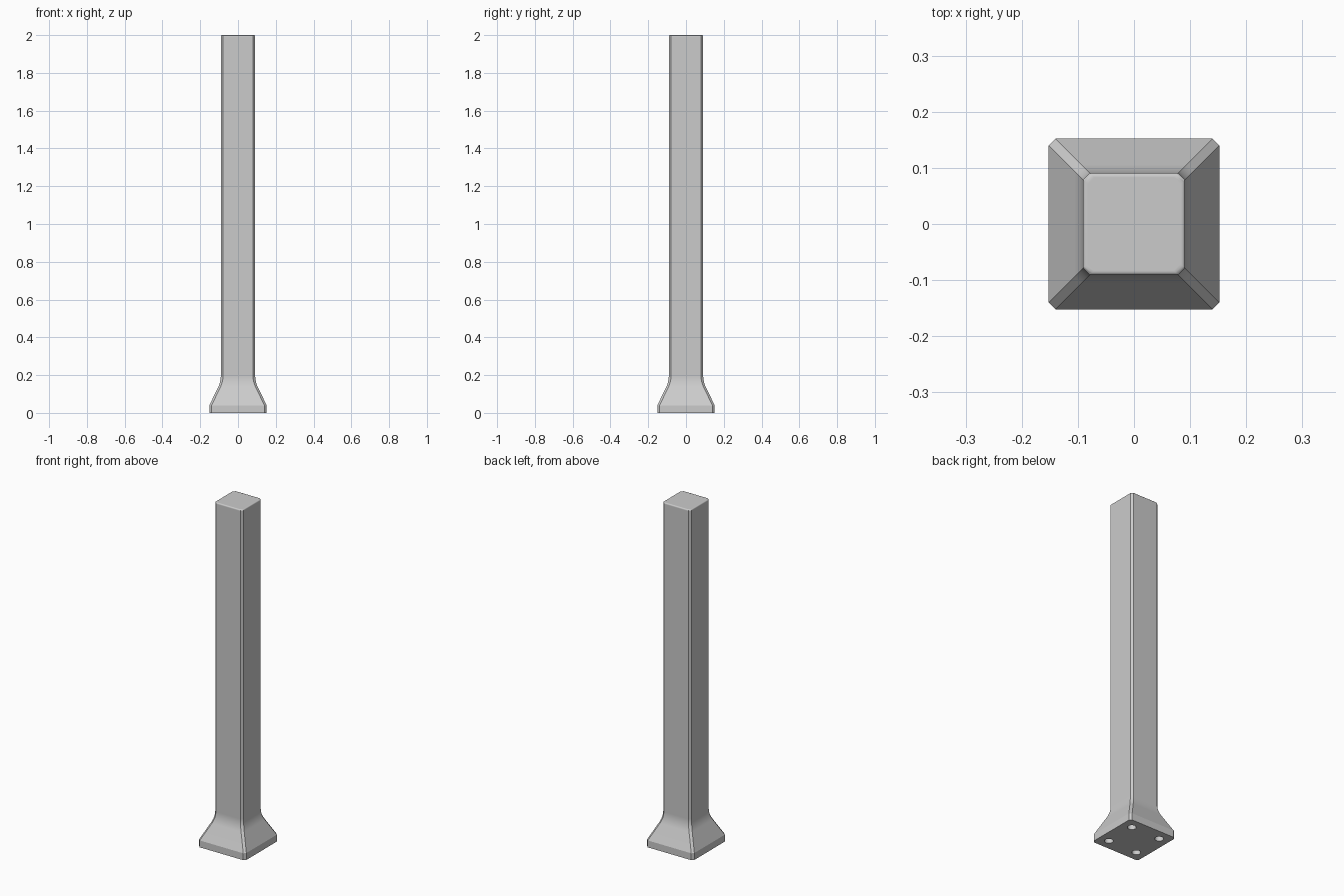
import bpy, bmesh, math
from mathutils import Vector, Matrix

cube = bpy.data.objects.get("Cube")
if cube:
    bpy.data.objects.remove(cube, do_unlink=True)

grey = bpy.data.materials.new("light grey")
grey.use_nodes = True
grey.diffuse_color = (0.6, 0.6, 0.6, 1)
grey.node_tree.nodes["Principled BSDF"].inputs["Base Color"].default_value = (0.6, 0.6, 0.6, 1)

BASE, SHAFT, CHAMFER = 0.152, 0.091, 0.012


def fillet(start, corner, end, steps):
    """Points on a smooth curve that rounds off a corner."""
    a, b, c = Vector(start), Vector(corner), Vector(end)
    return [a * (1 - t) ** 2 + b * 2 * t * (1 - t) + c * t * t
            for t in (i / steps for i in range(steps + 1))]


def make_object(name, bm):
    bmesh.ops.recalc_face_normals(bm, faces=bm.faces)
    mesh = bpy.data.meshes.new(name)
    bm.to_mesh(mesh)
    bm.free()
    mesh.materials.append(grey)
    obj = bpy.data.objects.new(name, mesh)
    bpy.context.collection.objects.link(obj)
    return obj


# Side profile (half width, height): plinth, flare, shaft, rounded top edge
corner = Vector((SHAFT, 0.165))
kink = Vector((BASE, 0.04))
flare_start = corner + (kink - corner).normalized() * 0.035
profile = [Vector((BASE, 0)), kink]
profile += fillet(flare_start, corner, (SHAFT, 0.2), 8)
profile += fillet((SHAFT, 1.992), (SHAFT, 2), (SHAFT - 0.008, 2), 5)

# Post: chamfered square rings joined up the profile
bm = bmesh.new()
rings = []
for w, z in profile:
    c = w - CHAMFER
    ring = []
    for turn in range(4):
        rot = Matrix.Rotation(turn * math.pi / 2, 3, 'Z')
        ring += [bm.verts.new(rot @ Vector(p)) for p in ((w, -c, z), (w, c, z))]
    rings.append(ring)
for low, high in zip(rings, rings[1:]):
    for i in range(8):
        j = (i + 1) % 8
        bm.faces.new((low[i], low[j], high[j], high[i]))
bm.faces.new(rings[0])
bm.faces.new(rings[-1])
post = make_object("post_with_flared_foot", bm)

# Four blind fixing holes in the underside
bm = bmesh.new()
for x in (-0.092, 0.092):
    for y in (-0.092, 0.092):
        bmesh.ops.create_cone(bm, cap_ends=True, segments=32, radius1=0.023, radius2=0.023,
                              depth=0.12, matrix=Matrix.Translation((x, y, 0)))
cutter = make_object("fixing_hole_cutter", bm)
cutter.hide_render = True

bpy.ops.object.select_all(action='DESELECT')
post.select_set(True)
bpy.context.view_layer.objects.active = post
cut = post.modifiers.new("fixing_holes", 'BOOLEAN')
cut.operation = 'DIFFERENCE'
cut.solver = 'EXACT'
cut.object = cutter
bpy.ops.object.modifier_apply(modifier=cut.name)
bpy.data.objects.remove(cutter, do_unlink=True)

# Smooth fillets, crisp chamfers and flat main faces
bpy.ops.object.shade_smooth_by_angle(angle=math.radians(25))
flat = post.modifiers.new("flat_main_faces", 'WEIGHTED_NORMAL')
flat.keep_sharp = True
